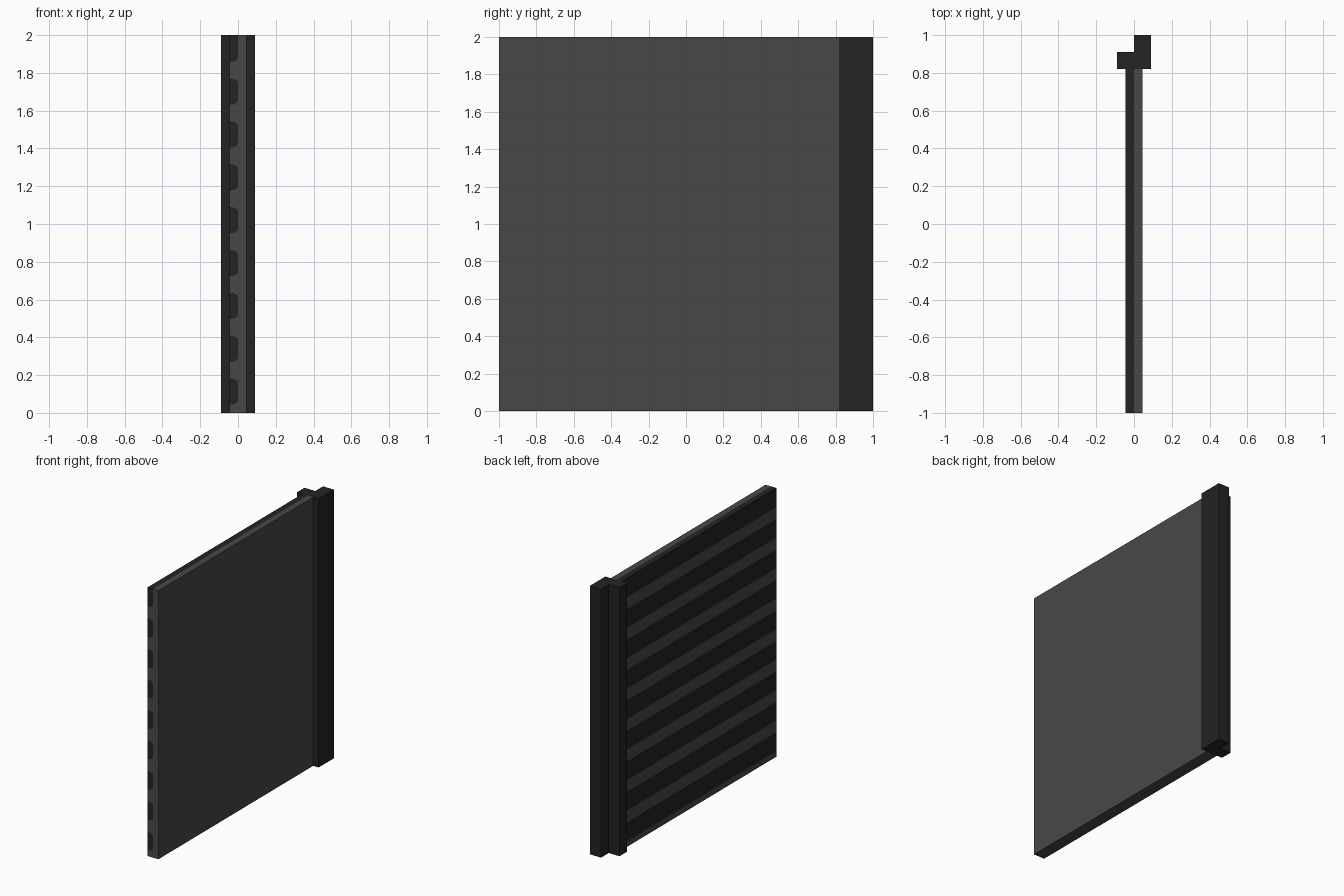
import bpy, bmesh
from mathutils import Vector

if "Cube" in bpy.data.objects:
    bpy.data.objects.remove(bpy.data.objects["Cube"])


def material(name, v):
    m = bpy.data.materials.new(name)
    m.diffuse_color = (v, v, v, 1)
    m.use_nodes = True
    m.node_tree.nodes["Principled BSDF"].inputs["Base Color"].default_value = m.diffuse_color
    return m


grey = material("mid grey", 0.064)
black = material("charcoal", 0.0168)


def prism(name, profiles, to3d, offset, mat):
    """Extrude closed 2D outlines along the offset vector."""
    bm = bmesh.new()
    for pts in profiles:
        face = bm.faces.new([bm.verts.new(to3d(a, b)) for a, b in pts])
        res = bmesh.ops.extrude_face_region(bm, geom=[face], use_keep_orig=True)
        verts = [g for g in res["geom"] if isinstance(g, bmesh.types.BMVert)]
        bmesh.ops.translate(bm, verts=verts, vec=Vector(offset))
    bmesh.ops.recalc_face_normals(bm, faces=bm.faces)
    me = bpy.data.meshes.new(name)
    bm.to_mesh(me)
    bm.free()
    me.materials.append(mat)
    ob = bpy.data.objects.new(name, me)
    bpy.context.collection.objects.link(ob)
    return ob


# Slat cross-sections (x, z), listed from bottom to top; the top one is cut off flat
T, PITCH, COUNT, H = 0.045, 0.2268, 9, 0.14
slats = []
for i in range(COUNT):
    z = 0.043 + i * PITCH
    s = [(-T, z), (-0.018, z + 0.004), (-0.004, z + 0.014), (0, z + 0.026)]
    if i < COUNT - 1:
        s += [(x, 2 * z + H - zz) for x, zz in reversed(s)]
    else:
        s += [(0, 2), (-T, 2)]
    slats.append(s)

# Panel outline follows the slat recesses on the left side
outline = [(T, 2), (T, 0), (-T, 0)] + [p for s in slats for p in s][:-1]
length = (0, 1.82, 0)
prism("panel", [outline], lambda x, z: (x, -1, z), length, grey)
prism("slats", slats, lambda x, z: (x, -1, z), length, black)

# Stepped edge post
post = [(-0.09, 0.82), (0.09, 0.82), (0.09, 1), (0, 1), (0, 0.91), (-0.09, 0.91)]
prism("edge_post", [post], lambda x, y: (x, y, 0), (0, 0, 2), black)
